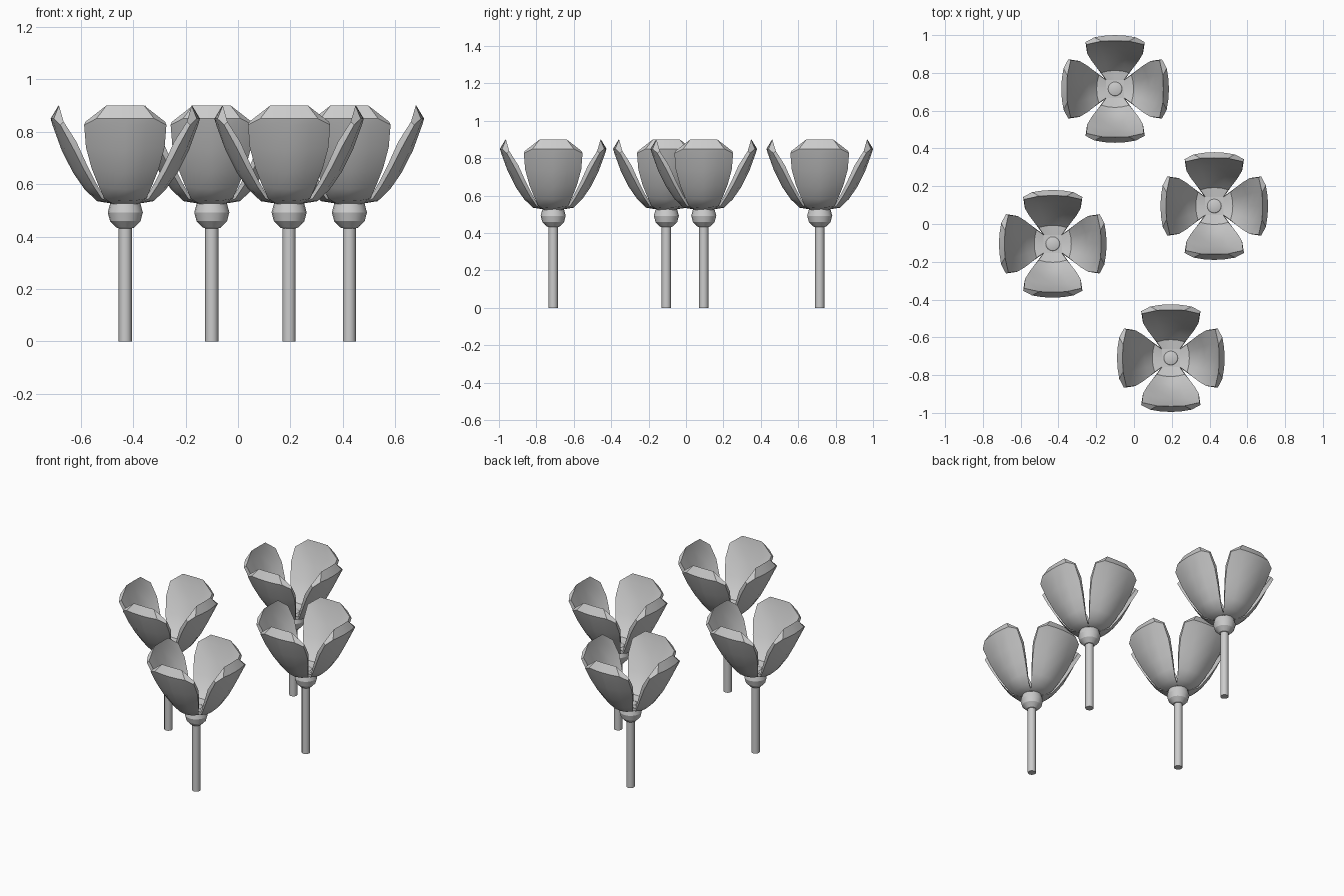
import bpy, bmesh, math
from mathutils import Matrix, Vector

if "Cube" in bpy.data.objects:
    bpy.data.objects.remove(bpy.data.objects["Cube"])

# flower positions
SPOTS = [(-0.10, 0.715), (0.425, 0.095), (-0.43, -0.105), (0.195, -0.71)]

# petal rows: radius, height, half width, inward cup of the edges, upward lift of the edges
OUTER = [(0.045, 0.525, 0.048, 0.00, 0.00), (0.108, 0.535, 0.080, 0.018, 0.010),
         (0.155, 0.580, 0.102, 0.032, 0.014), (0.200, 0.645, 0.128, 0.040, 0.014),
         (0.243, 0.730, 0.150, 0.042, 0.010), (0.278, 0.826, 0.157, 0.030, 0.000),
         (0.285, 0.850, 0.110, 0.012, 0.000)]
INNER = [(0.045, 0.545, 0.045, 0.00, 0.00), (0.098, 0.551, 0.074, 0.012, 0.008),
         (0.140, 0.597, 0.098, 0.026, 0.012), (0.180, 0.665, 0.124, 0.032, 0.012),
         (0.216, 0.755, 0.147, 0.030, 0.006), (0.245, 0.850, 0.152, 0.010, -0.012),
         (0.255, 0.900, 0.072, 0.002, 0.000)]
COLS = [-1, -0.5, 0, 0.5, 1]


def petal_sheet(bm, rows, rot):
    return [[bm.verts.new(rot @ Vector((h * t, -(r - c * t * t), z + e * t * t)))
             for t in COLS] for r, z, h, c, e in rows]


def bridge(bm, a, b):
    for i in range(len(a) - 1):
        bm.faces.new((a[i], a[i + 1], b[i + 1], b[i]))


def finish(bm, name, loc, angle):
    bmesh.ops.recalc_face_normals(bm, faces=bm.faces)
    me = bpy.data.meshes.new(name)
    bm.to_mesh(me)
    bm.free()
    ob = bpy.data.objects.new(name, me)
    bpy.context.collection.objects.link(ob)
    ob.location = (loc[0], loc[1], 0)
    bpy.ops.object.select_all(action='DESELECT')
    ob.select_set(True)
    bpy.context.view_layer.objects.active = ob
    bpy.ops.object.shade_smooth_by_angle(angle=math.radians(angle))


for n, spot in enumerate(SPOTS, 1):
    # four cupped petals with thick bevelled rims
    bm = bmesh.new()
    for k in range(4):
        rot = Matrix.Rotation(k * math.pi / 2, 3, 'Z')
        out, inn = petal_sheet(bm, OUTER, rot), petal_sheet(bm, INNER, rot)
        for sheet in (out, inn):
            for a, b in zip(sheet, sheet[1:]):
                bridge(bm, a, b)
        bridge(bm, out[-1], inn[-1])
        bridge(bm, out[0], inn[0])
        for side in (0, -1):
            bridge(bm, [row[side] for row in out], [row[side] for row in inn])
    # square centre joining the petals
    bmesh.ops.create_cube(bm, size=1, matrix=Matrix.Translation((0, 0, 0.535))
                          @ Matrix.Diagonal((0.096, 0.096, 0.022, 1)))
    finish(bm, f"petals_{n}", spot, 35)

    # round bulb under the petals
    bm = bmesh.new()
    bmesh.ops.create_uvsphere(bm, u_segments=16, v_segments=6, radius=0.067,
                              matrix=Matrix.Translation((0, 0, 0.492)))
    finish(bm, f"bulb_{n}", spot, 25)

    # stem
    bm = bmesh.new()
    bmesh.ops.create_cone(bm, cap_ends=True, segments=12, radius1=0.025, radius2=0.025,
                          depth=0.45, matrix=Matrix.Translation((0, 0, 0.225)))
    finish(bm, f"stem_{n}", spot, 35)
